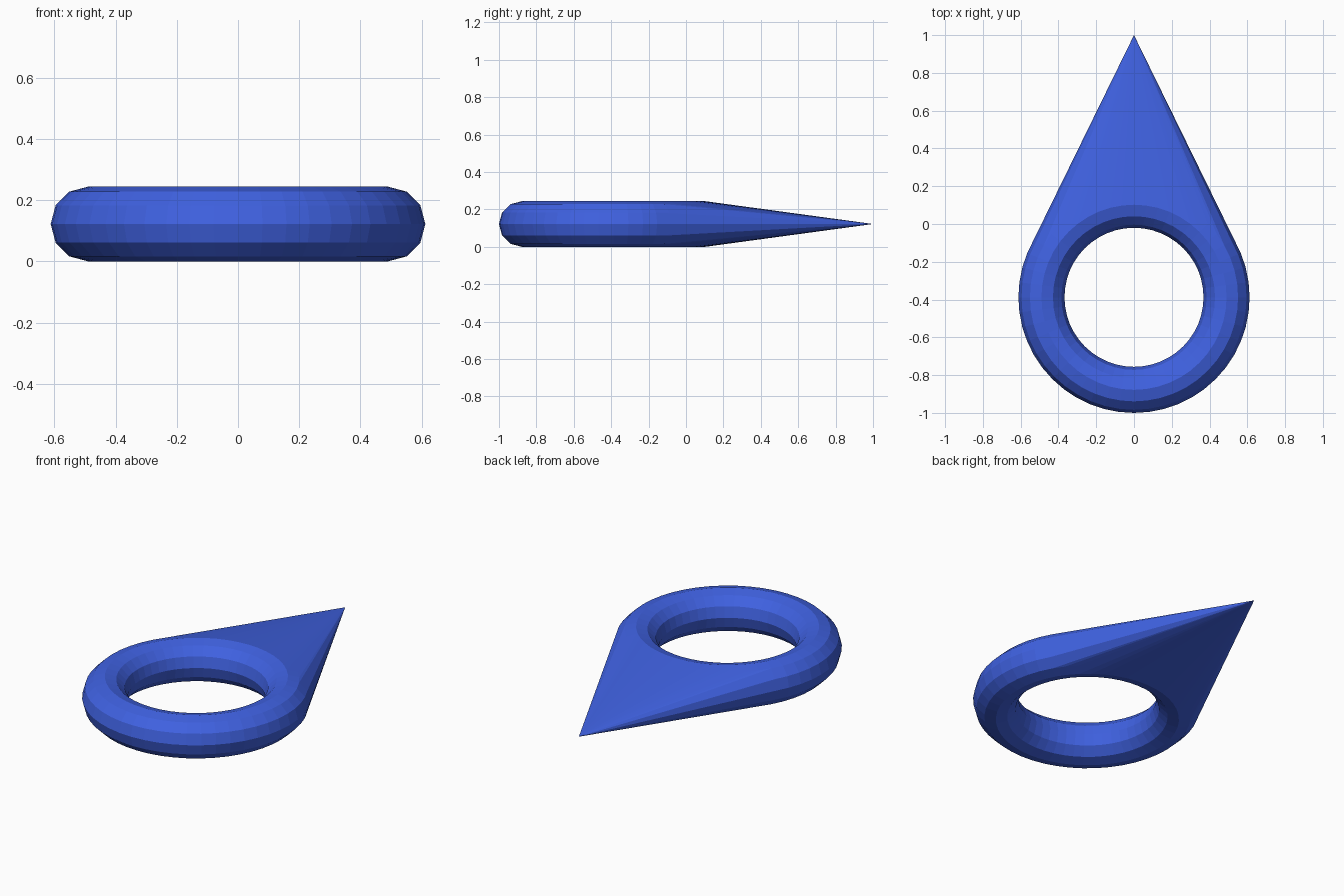
import bpy, bmesh
from math import cos, sin, pi

if "Cube" in bpy.data.objects:
    bpy.data.objects.remove(bpy.data.objects["Cube"])

N, M = 48, 12              # ring segments, tube sides
R, r = 0.49, 0.122         # ring radius, tube radius
CY, CZ = R + r - 1, r      # ring centre


def ring(bm, k):
    """Circle of vertices at tube angle k."""
    b = 2 * pi * k / M
    rad, z = R + r * cos(b), CZ + r * sin(b)
    return [bm.verts.new((rad * cos(2 * pi * i / N), CY + rad * sin(2 * pi * i / N), z))
            for i in range(N)]


bm = bmesh.new()

# outer half of the ring drawn out to a point as a convex hull
outer = [ring(bm, k) for k in range(-M // 4, M // 4 + 1)]
bm.verts.new((0, 1, CZ))
bmesh.ops.convex_hull(bm, input=bm.verts[:])

# open the flat caps, keeping their rims
caps = [f for f in bm.faces if all(abs(v.co.z - CZ) > r - 1e-4 for v in f.verts)]
bmesh.ops.delete(bm, geom=caps, context='FACES_ONLY')
bmesh.ops.delete(bm, geom=[e for e in bm.edges if not e.link_faces], context='EDGES')

# inner half of the ring around the hole
inner = [outer[-1]] + [ring(bm, k) for k in range(M // 4 + 1, 3 * M // 4)] + [outer[0]]
for a, b in zip(inner, inner[1:]):
    for i in range(N):
        j = (i + 1) % N
        bm.faces.new((a[i], a[j], b[j], b[i]))

bmesh.ops.delete(bm, geom=[v for v in bm.verts if not v.link_faces], context='VERTS')
bmesh.ops.recalc_face_normals(bm, faces=bm.faces[:])

mesh = bpy.data.meshes.new("pointed_ring")
bm.to_mesh(mesh)
bm.free()
obj = bpy.data.objects.new("pointed_ring", mesh)
bpy.context.collection.objects.link(obj)

mat = bpy.data.materials.new("blue")
mat.diffuse_color = (0.05, 0.12, 0.75, 1)
mat.use_nodes = True
mat.node_tree.nodes["Principled BSDF"].inputs["Base Color"].default_value = mat.diffuse_color
mesh.materials.append(mat)
